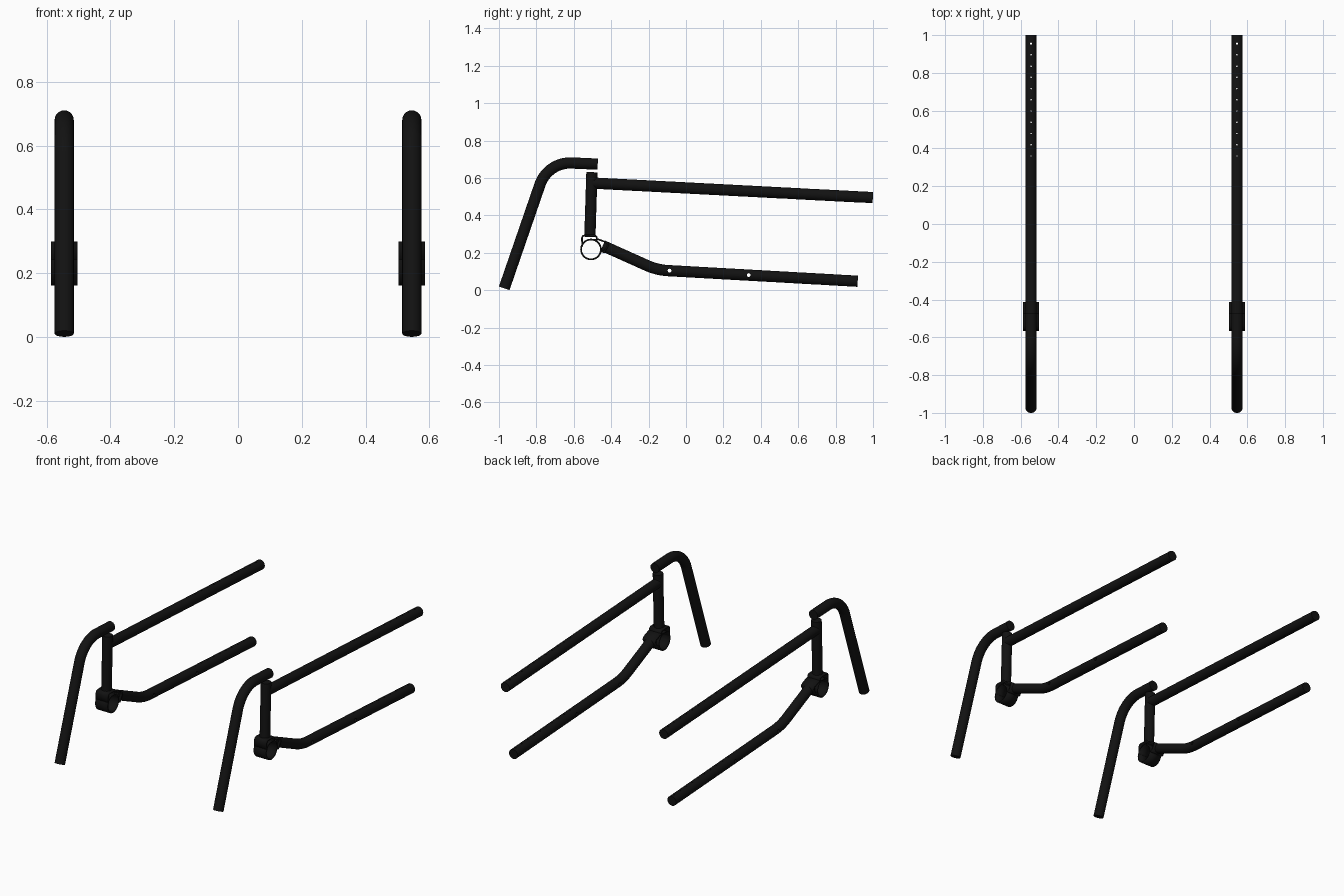
import bpy, bmesh
from math import sin, cos, pi
from mathutils import Vector, Matrix

if "Cube" in bpy.data.objects:
    bpy.data.objects.remove(bpy.data.objects["Cube"])

X = 0.545      # side frame offset
R = 0.03       # tube radius
HALF = 0.042   # half width of the hub

black = bpy.data.materials.new("black_paint")
black.diffuse_color = (0.006, 0.006, 0.006, 1)
black.use_nodes = True
black.node_tree.nodes["Principled BSDF"].inputs["Base Color"].default_value = black.diffuse_color


def make(name, bm):
    bmesh.ops.recalc_face_normals(bm, faces=bm.faces)
    me = bpy.data.meshes.new(name)
    bm.to_mesh(me)
    bm.free()
    ob = bpy.data.objects.new(name, me)
    bpy.context.collection.objects.link(ob)
    me.materials.append(black)
    return ob


def smooth(ob):
    bpy.ops.object.select_all(action='DESELECT')
    bpy.context.view_layer.objects.active = ob
    ob.select_set(True)
    bpy.ops.object.shade_smooth_by_angle(angle=0.6)


def mirror(ob):
    ob.modifiers.new("mirror", 'MIRROR').use_axis[0] = True


def bend(a, corner, b, tangent, steps=12):
    """Path a-corner-b with a rounded corner."""
    a, c, b = Vector(a), Vector(corner), Vector(b)
    p, q = c + (a - c).normalized() * tangent, c + (b - c).normalized() * tangent
    mid = (p + q) / 2
    h = (p - c).length ** 2 / (mid - c).length
    centre = c + (mid - c).normalized() * h
    rad = (p - centre).length
    arc = [centre + (p.lerp(q, i / steps) - centre).normalized() * rad
           for i in range(steps + 1)]
    return [a] + arc + [b]


def tube(name, path, sides=24):
    """Round capped bar swept along a path in the y-z plane."""
    path = [Vector(p) for p in path]
    bm = bmesh.new()
    rings = []
    for i, p in enumerate(path):
        d = (path[min(i + 1, len(path) - 1)] - path[max(i - 1, 0)]).normalized()
        n = Vector((-d.y, d.x))
        rings.append([bm.verts.new((X + R * cos(t), p.x + n.x * R * sin(t), p.y + n.y * R * sin(t)))
                      for t in (2 * pi * k / sides for k in range(sides))])
    for r, s in zip(rings, rings[1:]):
        for k in range(sides):
            m = (k + 1) % sides
            bm.faces.new((r[k], r[m], s[m], s[k]))
    bm.faces.new(rings[0])
    bm.faces.new(rings[-1])
    ob = make(name, bm)
    smooth(ob)
    return ob


def wall(name, pts, closed=False, thick=0.009):
    """Thin open wall following a y-z outline, extruded across the hub."""
    bm = bmesh.new()
    cols = [[bm.verts.new((X + s * HALF, y, z)) for s in (-1, 1)] for y, z in pts]
    pairs = list(zip(cols, cols[1:])) + ([(cols[-1], cols[0])] if closed else [])
    for a, b in pairs:
        bm.faces.new((a[0], a[1], b[1], b[0]))
    ob = make(name, bm)
    smooth(ob)
    sol = ob.modifiers.new("thickness", 'SOLIDIFY')
    sol.thickness, sol.offset, sol.use_even_offset = thick, 0, True
    mirror(ob)


# Tubes of the side frame
leg = tube("front_leg", bend((-0.972, 0.01), (-0.739, 0.686), (-0.472, 0.674), 0.128, 16))
post = tube("upright_post", [(-0.514, 0.285), (-0.503, 0.631)])
upper = tube("upper_rail", [(-0.503, 0.573), (0.999, 0.495)])
lower = tube("lower_rail", bend((-0.445, 0.238), (-0.155, 0.108), (0.918, 0.048), 0.06))

# Cutters: adjustment holes down through the rails, bolt holes across the lower rail
bm = bmesh.new()
for i in range(11):
    r = 0.006 if i == 0 else 0.004
    bmesh.ops.create_cone(bm, cap_ends=True, segments=12, radius1=r, radius2=r, depth=1.4,
                          matrix=Matrix.Translation((X, 0.955 - 0.0595 * i, 0.3)))
for y, z in ((-0.088, 0.105), (0.335, 0.081)):
    bmesh.ops.create_cone(bm, cap_ends=True, segments=16, radius1=0.01, radius2=0.01, depth=0.2,
                          matrix=Matrix.Translation((X, y, z)) @ Matrix.Rotation(pi / 2, 4, 'Y'))
cutter = make("hole_cutter", bm)
cutter.hide_render = True
cutter.hide_viewport = True
cutter.display_type = 'WIRE'
for ob in (upper, lower):
    b = ob.modifiers.new("holes", 'BOOLEAN')
    b.object, b.operation, b.solver = cutter, 'DIFFERENCE', 'EXACT'
for ob in (leg, post, upper, lower):
    mirror(ob)

# Hub: open sleeve with two thin-walled sockets
CY, CZ, CR = -0.508, 0.218, 0.053
wall("hub_sleeve", [(CY + CR * cos(2 * pi * k / 40), CZ + CR * sin(2 * pi * k / 40))
                    for k in range(40)], closed=True)
wall("post_socket", [(-0.555, 0.234), (-0.556, 0.28), (-0.551, 0.29), (-0.54, 0.294),
                     (-0.487, 0.292), (-0.478, 0.284), (-0.478, 0.262)])
wall("rail_socket", [(-0.49, 0.268), (-0.472, 0.273), (-0.428, 0.257), (-0.418, 0.249),
                     (-0.417, 0.24), (-0.438, 0.203), (-0.456, 0.208)])
